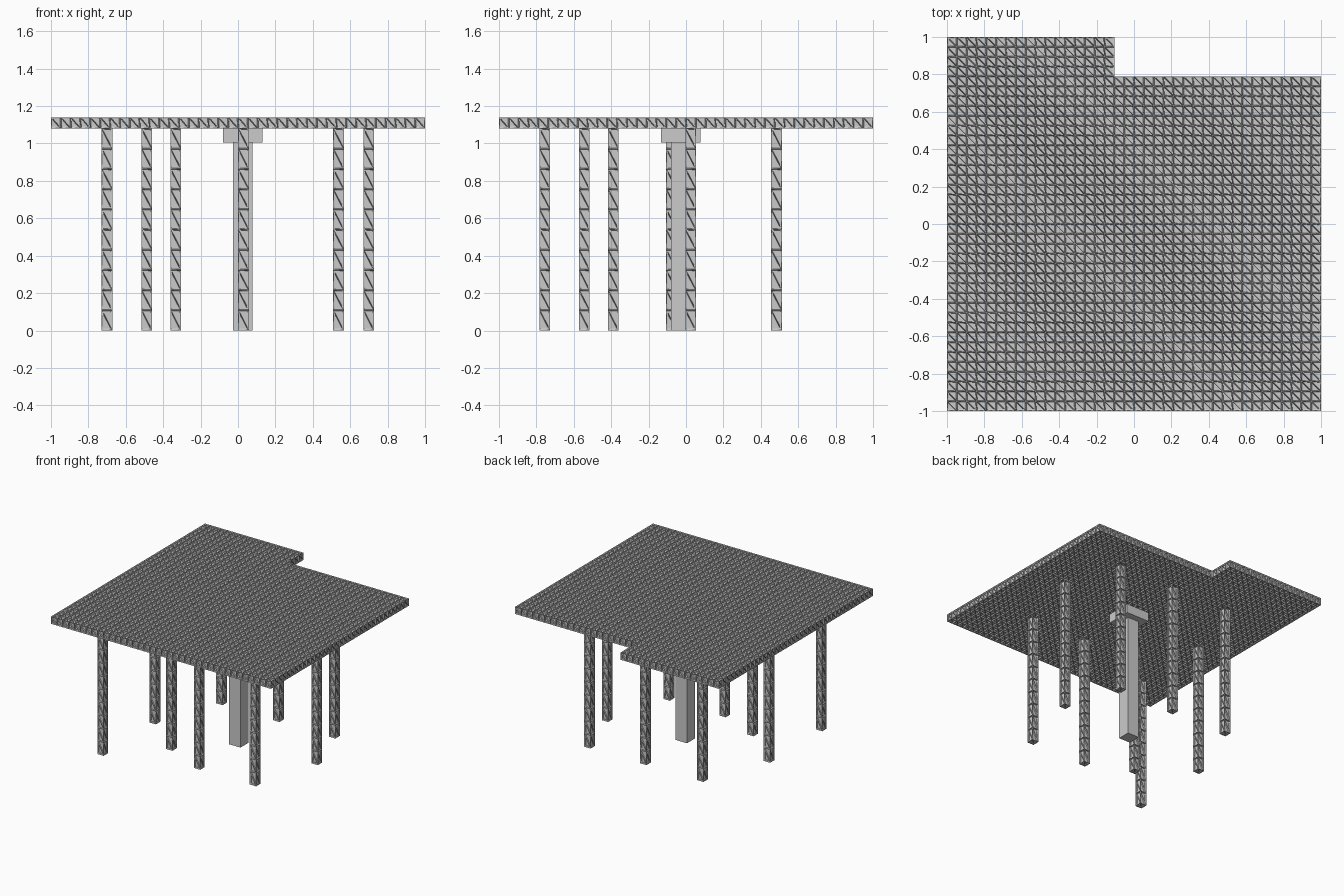
import bpy, bmesh
from mathutils import Vector as V

if "Cube" in bpy.data.objects:
    bpy.data.objects.remove(bpy.data.objects["Cube"])

X, Y, Z = V((1, 0, 0)), V((0, 1, 0)), V((0, 0, 1))


def truss_mesh(name, panels):
    """Panels are (origin, right, up, columns, rows), seen from outside."""
    bm = bmesh.new()
    for o, u, v, nu, nv in panels:
        o, du, dv = V(o), u / nu, v / nv
        grid = [[bm.verts.new(o + du * i + dv * j) for j in range(nv + 1)]
                for i in range(nu + 1)]
        for i in range(nu):
            for j in range(nv):
                a, b = grid[i][j], grid[i + 1][j]
                c, d = grid[i + 1][j + 1], grid[i][j + 1]
                bm.faces.new((a, b, d))
                bm.faces.new((b, c, d))
    bmesh.ops.remove_doubles(bm, verts=bm.verts[:], dist=1e-5)
    bm.normal_update()
    # flat struts around each triangle, then a pocket with sloping walls
    tris = bm.faces[:]
    bmesh.ops.inset_individual(bm, faces=tris, thickness=0.0025, depth=0)
    bm.normal_update()
    bmesh.ops.inset_individual(bm, faces=tris, thickness=0.0045, depth=-0.010)
    me = bpy.data.meshes.new(name)
    bm.to_mesh(me)
    bm.free()
    return me


def add(name, me, loc=(0, 0, 0)):
    ob = bpy.data.objects.new(name, me)
    ob.location = loc
    bpy.context.collection.objects.link(ob)
    return ob


def box(name, size, loc):
    bpy.ops.mesh.primitive_cube_add(size=1, location=loc)
    ob = bpy.context.object
    ob.name = name
    ob.scale = size


# Truss roof slab with one notched back corner
N, P = 38, 2 / 38
NX, NY = 17, 4
Z0, Z1 = 1.08, 1.14
T = Z * (Z1 - Z0)
nx, ny = -1 + NX * P, 1 - NY * P
front = N - NY
slab = [
    ((-1, -1, Z1), X * 2, Y * front * P, N, front),
    ((-1, ny, Z1), X * NX * P, Y * NY * P, NX, NY),
    ((1, -1, Z0), X * -2, Y * front * P, N, front),
    ((nx, ny, Z0), X * -NX * P, Y * NY * P, NX, NY),
    ((-1, -1, Z0), X * 2, T, N, 1),
    ((1, -1, Z0), Y * front * P, T, front, 1),
    ((1, ny, Z0), X * -(N - NX) * P, T, N - NX, 1),
    ((nx, ny, Z0), Y * NY * P, T, NY, 1),
    ((nx, 1, Z0), X * -NX * P, T, NX, 1),
    ((-1, 1, Z0), Y * -2, T, N, 1),
]
add("truss_roof", truss_mesh("truss_roof", slab))

# Truss columns sharing one mesh
W = 0.058
h = W / 2
H = Z * Z0
column = truss_mesh("truss_column", [
    ((-h, -h, 0), X * W, H, 1, 10),
    ((h, -h, 0), Y * W, H, 1, 10),
    ((h, h, 0), X * -W, H, 1, 10),
    ((-h, h, 0), Y * -W, H, 1, 10),
    ((h, -h, 0), X * -W, Y * W, 1, 1),
])
spots = [(-0.701, -0.755), (-0.701, -0.078), (-0.333, -0.389),
         (0.029, -0.544), (-0.488, 0.484), (0.537, -0.544),
         (0.029, 0.484), (0.699, 0.025), (0.537, 0.484)]
for i, (x, y) in enumerate(spots):
    add(f"truss_column_{i + 1}", column, (x, y, 0))

# Solid central post and its cap
box("central_post", (0.104, 0.104, 1.01), (0.026, -0.028, 0.505))
box("post_cap", (0.21, 0.21, 0.075), (0.026, -0.028, 1.0425))
